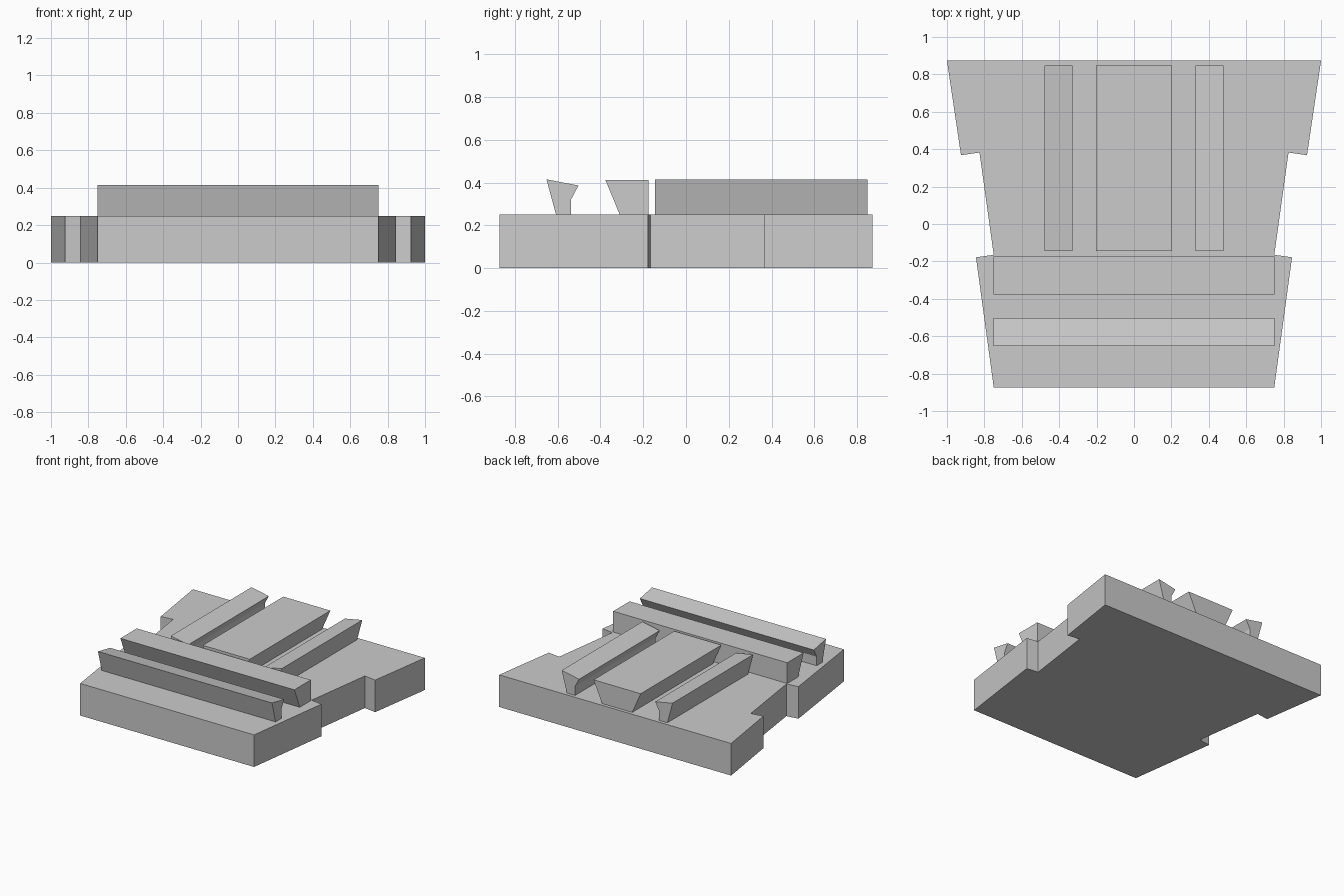
import bpy
import bmesh
from mathutils import Vector

cube = bpy.data.objects.get("Cube")
if cube:
    bpy.data.objects.remove(cube)

grey = bpy.data.materials.new("plain grey")
grey.use_nodes = True
colour = (0.6, 0.6, 0.6, 1)
grey.diffuse_color = colour
grey.node_tree.nodes["Principled BSDF"].inputs["Base Color"].default_value = colour

BASE_TOP = 0.25


def extrude(name, points, place, start, end):
    """Extrude a flat profile; place(u, v, w) gives its position in space."""
    bm = bmesh.new()
    face = bm.faces.new([bm.verts.new(place(u, v, start)) for u, v in points])
    shift = Vector(place(0, 0, end)) - Vector(place(0, 0, start))
    grown = bmesh.ops.extrude_face_region(bm, geom=[face], use_keep_orig=True)
    moved = [g for g in grown["geom"] if isinstance(g, bmesh.types.BMVert)]
    bmesh.ops.translate(bm, verts=moved, vec=shift)
    bmesh.ops.recalc_face_normals(bm, faces=bm.faces)
    mesh = bpy.data.meshes.new(name)
    bm.to_mesh(mesh)
    bm.free()
    mesh.materials.append(grey)
    obj = bpy.data.objects.new(name, mesh)
    bpy.context.collection.objects.link(obj)


def along_x(u, v, w):
    return (w, u, v)


def along_y(u, v, w):
    return (u, w, v)


def along_z(u, v, w):
    return (u, v, w)


# Tapered base slab with stepped, mirrored sides
side = [(0.75, -0.873), (0.845, -0.178), (0.75, -0.165),
        (0.826, 0.382), (0.925, 0.368), (1.0, 0.873)]
outline = side + [(-x, y) for x, y in reversed(side)]
extrude("base_slab", outline, along_z, 0, BASE_TOP)

# Hooked rail section: distance inward from the tall outer edge, and height
hook = [(0, 0.415), (0.15, 0.386), (0.115, 0.32), (0.115, BASE_TOP), (0.045, BASE_TOP)]

# Cross rails
extrude("front_rail", [(u - 0.653, v) for u, v in hook], along_x, -0.75, 0.75)
undercut = [(-0.377, 0.412), (-0.175, 0.412), (-0.175, BASE_TOP), (-0.31, BASE_TOP)]
extrude("middle_rail", undercut, along_x, -0.75, 0.75)

# Lengthwise rails
dovetail = [(-0.203, 0.415), (0.203, 0.415), (0.13, BASE_TOP), (-0.13, BASE_TOP)]
extrude("centre_rail", dovetail, along_y, -0.145, 0.848)
for label, sign in (("left", 1), ("right", -1)):
    section = [(sign * (0.478 - u), v) for u, v in hook]
    extrude(label + "_side_rail", section, along_y, -0.145, 0.848)
